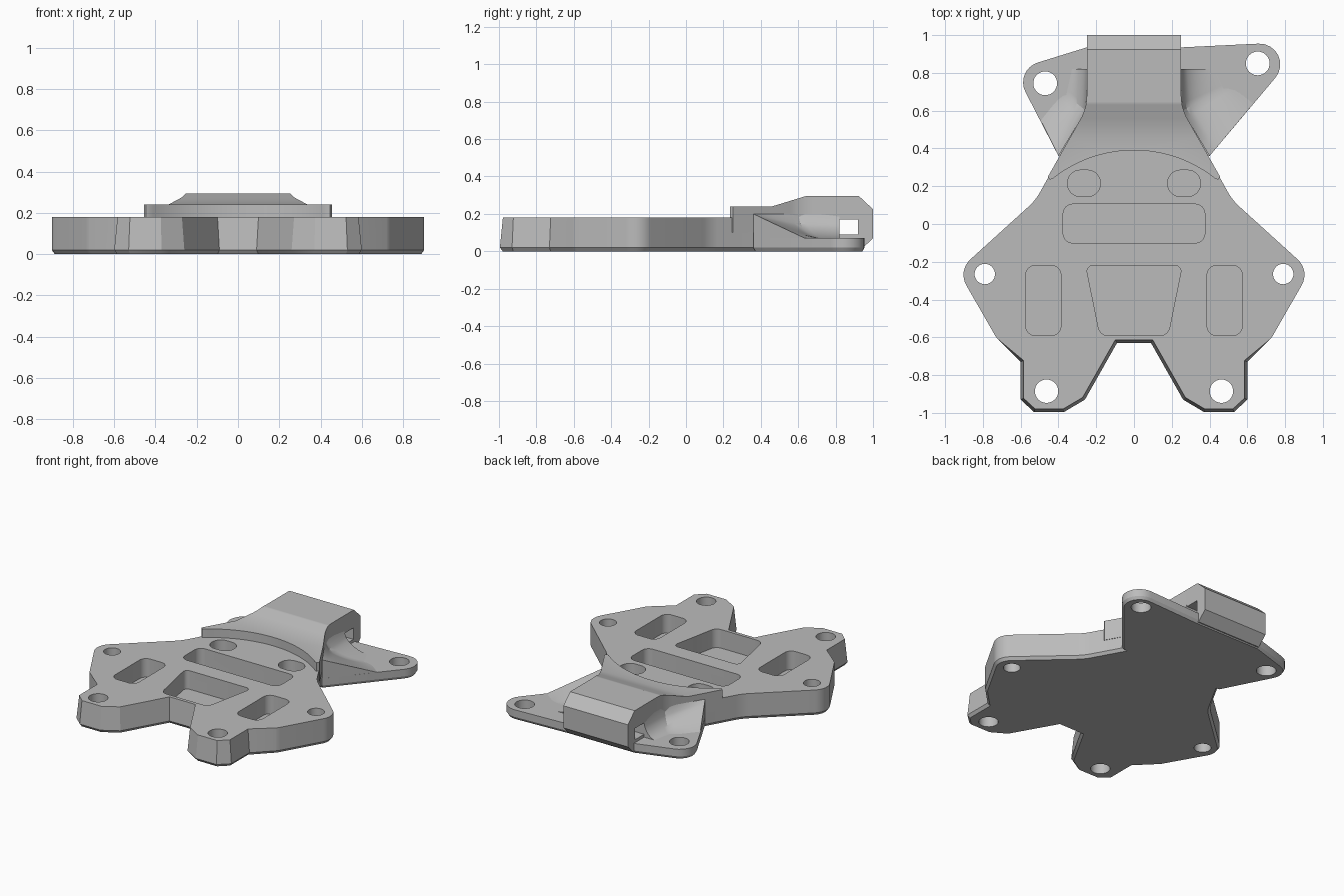
import bpy
import bmesh
import math
from mathutils import Vector

if "Cube" in bpy.data.objects:
    bpy.data.objects.remove(bpy.data.objects["Cube"])

GREY = (0.5, 0.5, 0.5, 1.0)
grey = bpy.data.materials.new("plain grey")
grey.use_nodes = True
grey.diffuse_color = GREY
grey.node_tree.nodes["Principled BSDF"].inputs["Base Color"].default_value = GREY


def rounded(corners, steps=8):
    """Outline from (x, y, radius) corners, each filleted with an arc."""
    out = []
    for i, (x, y, r) in enumerate(corners):
        p = Vector((x, y))
        if r == 0:
            out.append(p)
            continue
        u = (Vector(corners[i - 1][:2]) - p).normalized()
        v = (Vector(corners[(i + 1) % len(corners)][:2]) - p).normalized()
        half = u.angle(v) / 2
        c = p + (u + v).normalized() * r / math.sin(half)
        d = r / math.tan(half)
        a, b = (p + u * d - c).normalized(), (p + v * d - c).normalized()
        out += [c + a.slerp(b, k / steps) * r for k in range(steps + 1)]
    return out


def mirrored(half):
    """Close a +x half outline with its mirror image."""
    return half + [(-x, y, r) for x, y, r in reversed(half)]


def inset(pts, dist, rule=lambda p: True):
    """Move an outline inwards wherever the rule holds (counterclockwise)."""
    out = []
    for i, p in enumerate(pts):
        e1 = (p - pts[i - 1]).normalized()
        e2 = (pts[(i + 1) % len(pts)] - p).normalized()
        n1, n2 = Vector((-e1.y, e1.x)), Vector((-e2.y, e2.x))
        out.append(p + (n1 + n2) * dist / (1 + n1.dot(n2)) if rule(p) else p)
    return out


def at(pts, z):
    return [(p[0], p[1], z) for p in pts]


def skin(name, *solids):
    """Object made of closed solids, each a list of matching rings."""
    bm = bmesh.new()
    for rings in solids:
        loops = [[bm.verts.new(p) for p in ring] for ring in rings]
        for a, b in zip(loops, loops[1:]):
            for i in range(len(a)):
                bm.faces.new((a[i - 1], a[i], b[i], b[i - 1]))
        bm.faces.new(loops[0][::-1])
        bm.faces.new(loops[-1])
    bmesh.ops.recalc_face_normals(bm, faces=bm.faces)
    mesh = bpy.data.meshes.new(name)
    bm.to_mesh(mesh)
    bm.free()
    obj = bpy.data.objects.new(name, mesh)
    bpy.context.collection.objects.link(obj)
    mesh.materials.append(grey)
    return obj


def prism(pts, low, high):
    return [at(pts, low), at(pts, high)]


def combine(obj, tool, operation):
    """Apply a boolean and throw the tool away."""
    mod = obj.modifiers.new("cut", "BOOLEAN")
    mod.operation, mod.object, mod.solver = operation, tool, "EXACT"
    bpy.context.view_layer.update()
    bpy.context.view_layer.objects.active = obj
    bpy.ops.object.modifier_apply(modifier=mod.name)
    bpy.data.objects.remove(tool)


def circle(x, y, r, n=32):
    return [(x + r * math.cos(k * math.tau / n), y + r * math.sin(k * math.tau / n))
            for k in range(n)]


def box(x0, x1, y0, y1, r):
    return rounded([(x0, y0, r), (x1, y0, r), (x1, y1, r), (x0, y1, r)])


# Main plate with two drafted feet and a bottom chamfer
body = rounded(mirrored([
    (0.09, -0.63, 0), (0.26, -0.93, 0), (0.37, -0.995, 0), (0.53, -0.995, 0),
    (0.6, -0.93, 0), (0.6, -0.73, 0), (0.73, -0.6, 0.1), (0.932, -0.247, 0.11),
    (0.521, 0.126, 0.3), (0.25, 0.614, 0.25), (0.25, 0.81, 0)]))
plate = skin("main_plate", [
    at(inset(body, 0.015), 0), at(body, 0.02),
    at(inset(body, 0.016, lambda p: p.y < -0.62), 0.18)])

# Pockets and screw holes in the main plate
FLOOR = 0.05
pockets = [box(-0.375, 0.375, -0.1, 0.105, 0.05),
           rounded([(-0.18, -0.59, 0.05), (0.18, -0.59, 0.05),
                    (0.255, -0.22, 0.03), (-0.255, -0.22, 0.03)])]
holes = []
for s in (-1, 1):
    pockets.append(box(s * 0.48 - 0.093, s * 0.48 + 0.093, -0.59, -0.22, 0.05))
    pockets.append(box(s * 0.265 - 0.087, s * 0.265 + 0.087, 0.145, 0.285, 0.068))
    holes += [circle(s * 0.79, -0.265, 0.054), circle(s * 0.463, -0.885, 0.062)]
combine(plate, skin("plate_cutter", *[prism(p, FLOOR, 0.3) for p in pockets],
                    *[prism(h, -0.1, 0.3) for h in holes]), "DIFFERENCE")

# Thin rear plate carrying the two uneven ears
ear = rounded([(-0.4, 0.36, 0), (0.4, 0.36, 0), (0.911, 0.967, 0.11),
               (0.25, 0.935, 0), (-0.25, 0.935, 0), (-0.635, 0.816, 0.11)])
ears = skin("ear_plate", [at(inset(ear, 0.012), 0), at(ear, 0.02), at(ear, 0.07)])
combine(ears, skin("ear_cutter", prism(circle(-0.47, 0.745, 0.063), -0.1, 0.3),
                   prism(circle(0.655, 0.85, 0.063), -0.1, 0.3)), "DIFFERENCE")

# Raised neck: plan outline with a curved front, trimmed by its side profile
R, CY = 0.691, -0.301
front = [(x / 20 * 0.43, CY + math.sqrt(R * R - (x / 20 * 0.43) ** 2), 0)
         for x in range(-20, 21)]
plan = rounded(front + [(0.445, 0.235, 0), (0.456, 0.25, 0), (0.25, 0.614, 0.25),
                        (0.25, 1.1, 0), (-0.25, 1.1, 0), (-0.25, 0.614, 0.25),
                        (-0.456, 0.25, 0), (-0.445, 0.235, 0)])
neck = skin("neck", prism(plan, -0.1, 0.4))
side = [(0.2, 0.1), (0.2, 0.24), (0.46, 0.24), (0.64, 0.295), (0.925, 0.295),
        (1.0, 0.225), (1.0, 0.07), (0.935, 0.008), (0.6, 0.008), (0.6, 0.1)]
combine(neck, skin("profile_cutter",
                   [[(x, y, z) for y, z in side] for x in (-0.6, 0.6)]), "INTERSECT")
combine(neck, skin("strap_cutter", prism(box(-0.6, 0.6, 0.82, 0.92, 0.001), 0.09, 0.17)),
        "DIFFERENCE")


# Gussets sweeping from the neck walls down to the ears
def along(path, t):
    f = t * (len(path) - 1)
    i = min(int(f), len(path) - 2)
    return Vector(path[i]).lerp(Vector(path[i + 1]), f - i)


def gusset(name, top, foot, n=12):
    rings = []
    for k in range(n + 1):
        t = k / n
        a, b = along(top, t), along(foot, t)
        blend = min(1, t * 2)
        ring = []
        for j in range(n + 1):
            s = j / n
            drop = (1 - blend) * s + blend * math.sqrt(1 - (1 - s) ** 2)
            p = a.lerp(b, s)
            ring.append((p.x, p.y, 0.2 - 0.132 * drop))
        rings.append(ring + [(b.x, b.y, 0.04), (a.x, a.y, 0.04)])
    return skin(name, rings)


left_top = [(0.4, 0.36), (0.255, 0.6), (0.245, 0.82)]
left = gusset("left_gusset", left_top, [(0.635, 0.64), (0.52, 0.74), (0.46, 0.82)])
right = gusset("right_gusset", [(-x, y) for x, y in left_top],
               [(-0.495, 0.55), (-0.38, 0.7), (-0.345, 0.82)])

# Smooth the rounded walls, keep the edges crisp
bpy.ops.object.select_all(action="DESELECT")
for obj in (plate, ears, neck, left, right):
    obj.select_set(True)
bpy.context.view_layer.objects.active = plate
bpy.ops.object.shade_smooth_by_angle(angle=math.radians(25))
